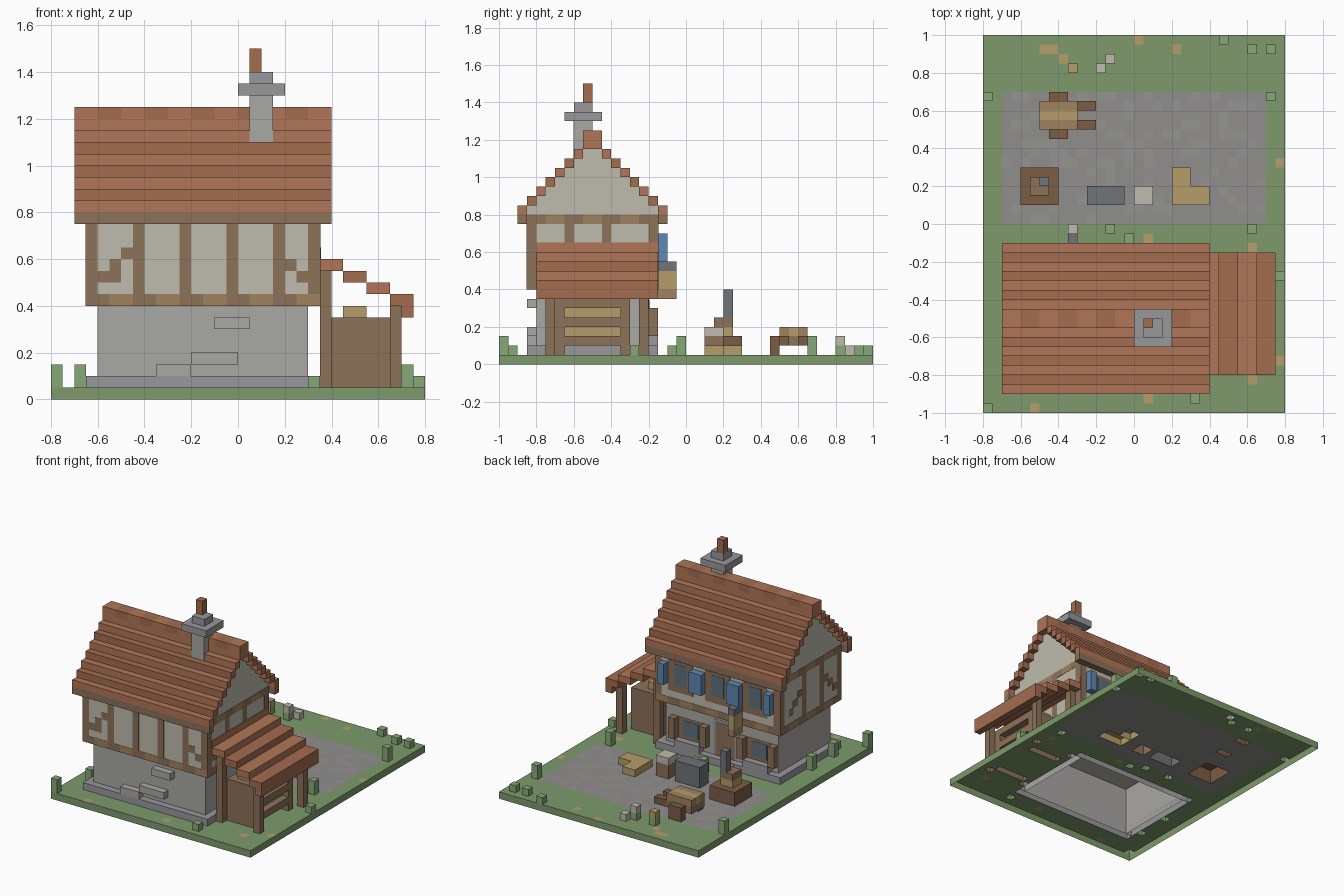
import bpy, bmesh, random
from mathutils import Vector

if "Cube" in bpy.data.objects:
    bpy.data.objects.remove(bpy.data.objects["Cube"])

random.seed(4)
U = 0.05          # one block
E = 0.002         # flush panels sit this far off the wall
footprints = []   # areas where the open-bottomed ground has a hole
mats = {}


def mat(hexcol):
    if hexcol not in mats:
        m = bpy.data.materials.new("colour_" + hexcol)
        rgb = [int(hexcol[i:i + 2], 16) / 255 for i in (0, 2, 4)]
        m.diffuse_color = [((c + 0.055) / 1.055) ** 2.4 for c in rgb] + [1]
        m.use_nodes = True
        m.node_tree.nodes["Principled BSDF"].inputs["Base Color"].default_value = m.diffuse_color
        mats[hexcol] = m
    return mats[hexcol]


ROOF, ROOF2, TIMBER, TIMBER2 = "B07657", "A36C4F", "8C7259", "A0835F"
CREAM, STONE, STONE2, GRASS, PAVE = "BFBBAD", "A9A8A4", "98979A", "7D9A6C", "908F8D"
BLUE, TAN, IRON, WOOD, GLASS, LEAF = "5E88B2", "B59D6A", "707379", "7B5D46", "5F6F7D", "86A878"


def box(name, x, y, z, col, skip=""):
    """Block from ranges; skip lists faces to leave open: b(ottom), t(op)."""
    lo, hi = Vector((x[0], y[0], z[0])), Vector((x[1], y[1], z[1]))
    bm = bmesh.new()
    bmesh.ops.create_cube(bm, size=1)
    for v in bm.verts:
        v.co = [(lo[i] + hi[i]) / 2 + v.co[i] * (hi[i] - lo[i]) for i in range(3)]
    bm.normal_update()
    if abs(z[0] - U) < 1e-4:
        skip += "b"
        footprints.append((x, y))
    dead = [f for f in bm.faces if ("b" in skip and f.normal.z < -.5) or ("t" in skip and f.normal.z > .5)]
    bmesh.ops.delete(bm, geom=dead, context='FACES')
    me = bpy.data.meshes.new(name)
    bm.to_mesh(me)
    bm.free()
    ob = bpy.data.objects.new(name, me)
    bpy.context.collection.objects.link(ob)
    me.materials.append(mat(col))
    return ob


# stone ground floor and plinth
box("stone_wall", (-.6, .3), (-.8, -.2), (.05, .4), STONE, "t")
box("plinth_front", (-.65, .35), (-.85, -.8), (.05, .1), STONE2)
box("plinth_back", (-.65, .35), (-.2, -.15), (.05, .1), STONE2)
box("plinth_left", (-.65, -.6), (-.8, -.2), (.05, .1), STONE2)
box("plinth_right", (.3, .35), (-.8, -.2), (.05, .1), STONE2)
for x, z in (((-.1, .05), .3), ((-.2, 0), .15), ((-.35, -.2), .1)):
    box("wall_stone", x, (-.85, -.8), (z, z + U), STONE)

# ground-floor windows, shutters and door on the back wall
for a, b in ((0, .2), (-.55, -.35)):
    box("lower_window_frame", (a, b), (-.2, -.2 + E), (.15, .3), TIMBER)
    box("lower_glass", (a + .04, b - .04), (-.2, -.2 + 2 * E), (.17, .28), GLASS)
    box("lower_sill", (a, b), (-.2, -.15), (.1, .15), STONE2)
    for s in (a - U, b):
        box("lower_shutter", (s, s + U), (-.2, -.15), (.15, .3), TIMBER)
box("door_frame", (-.27, -.08), (-.2, -.2 + E), (.1, .36), STONE2)
box("door", (-.25, -.1), (-.2, -.2 + 2 * E), (.1, .34), TIMBER)

# plastered upper storey with stepped gable
box("upper_wall", (-.65, .35), (-.85, -.15), (.4, .8), CREAM, "t")
for i in range(7):
    box("gable_step", (-.65, .35), (-.85 + U * i, -.15 - U * i), (.8 + U * i, .85 + U * i), CREAM, "bt")


def timber_x(x, z, col=TIMBER, sides=(0, 1)):
    for s in sides:
        y = (-.85 - E, -.84) if s == 0 else (-.16, -.15 + E)
        box("wall_timber", x, y, z, col)


def timber_y(y, z, col=TIMBER):
    for x in ((-.65 - E, -.64), (.34, .35 + E)):
        box("side_timber", x, y, z, col)


# timber frame: sill beams with alternating joist ends, posts, braces
for i in range(10):
    timber_x((-.65 + .1 * i, -.55 + .1 * i), (.4, .45), (TIMBER, TIMBER2)[i % 2])
for i in range(7):
    y = (-.85 + .1 * i, -.75 + .1 * i)
    timber_y(y, (.4, .45), (TIMBER, TIMBER2)[i % 2])
    timber_y(y, (.75, .8), (TIMBER, TIMBER2)[i % 2])
for p in (-.65, -.45, -.25, -.05, .15, .3):
    timber_x((p, p + U), (.45, .75), sides=(0,))
for p in (-.65, .3):
    timber_x((p, p + U), (.45, .75), sides=(1,))
for p in (-.85, -.65, -.45, -.2):
    timber_y((p, p + U), (.45, .75))
for x, z in ((-.6, .5), (-.55, .55), (-.5, .6), (.2, .55), (.25, .5)):
    timber_x((x, x + U), (z, z + U), sides=(0,))
timber_x((-.55, -.5), (.5, .55), sides=(0,))
for y, z in ((-.8, .5), (-.75, .55), (-.7, .6), (-.4, .6), (-.35, .55), (-.3, .5)):
    timber_y((y, y + U), (z, z + U))

# upper windows with blue shutters
for a in (.05, -.25, -.55):
    box("upper_window_frame", (a, a + .2), (-.15, -.15 + E), (.5, .72), TIMBER)
    box("upper_glass", (a + U, a + .15), (-.15, -.15 + 2 * E), (.55, .7), GLASS)
for a, b in ((.25, .3), (-.05, .05), (-.35, -.25), (-.6, -.55)):
    box("blue_shutter", (a, b), (-.15, -.1), (.55, .7), BLUE)

# hanging lantern
box("lantern_bracket", (-.35, -.3), (-.15, -.05), (.5, .55), IRON)
box("lantern", (-.35, -.3), (-.15, -.05), (.4, .5), TAN)
box("lantern_base", (-.35, -.3), (-.15, -.05), (.35, .4), TIMBER2)

# stepped main roof, mirrored about y = -0.5
RX = (-.7, .4)
for s in (-1, 1):
    def span(d):  # row lying between d and d+U away from the ridge line
        return tuple(sorted((-.5 + s * d, -.5 + s * (d + U))))
    box("eave_board", RX, span(.35), (.75, .8), TIMBER)
    box("eave_row", RX, span(.35), (.8, .85), ROOF)
    for i in range(6):
        box("roof_row", RX, span(.3 - U * i), (.85 + U * i, .9 + U * i), (ROOF2, ROOF)[i % 2])
box("ridge", RX, (-.55, -.45), (1.15, 1.2), ROOF)
for i in range(11):
    box("ridge_cap", (-.7 + .1 * i, -.6 + .1 * i), (-.55, -.45), (1.2, 1.25), (ROOF, ROOF2)[i % 2])

# chimney
box("chimney_stack", (.05, .15), (-.6 - E, -.5), (1.1, 1.3), STONE)
box("chimney_cap", (0, .2), (-.65, -.45), (1.3, 1.35), STONE2)
box("chimney_top", (.05, .15), (-.6, -.5), (1.35, 1.4), STONE2)
box("chimney_pot", (.05, .1), (-.55, -.5), (1.4, 1.5), ROOF2)

# lean-to wood store
LY = (-.8, -.15)
box("lean_to_flashing", (.34, .35 + 2 * E), LY, (.6, .65), ROOF)
for i in range(4):
    box("lean_to_roof_row", (.35 + .1 * i, .45 + .1 * i), LY, (.55 - U * i, .6 - U * i), (ROOF, ROOF2)[i % 2])
box("lean_to_eave", (.7, .75), LY, (.35, .4), ROOF2)
for y in (-.75, -.25):
    box("lean_to_wall_post", (.35, .4), (y, y + U), (.05, .55), TIMBER)
    box("lean_to_post", (.65, .7), (y, y + U), (.05, .4), TIMBER)
for y in (-.7, -.35):
    box("store_panel", (.4, .65), (y, y + U), (.05, .35), TIMBER)
for z, c, x in ((.1, TIMBER, .65), (.15, TAN, .6), (.2, TIMBER, .65), (.25, TAN, .6), (.3, TIMBER, .65)):
    box("log_layer", (.4, x), (-.65, -.35), (z, z + U), c)
box("spare_logs", (.45, .55), (-.65, -.35), (.35, .4), TAN)

# handcart
box("cart_bed", (-.5, -.3), (.5, .65), (.1, .15), TIMBER)
for y in (.5, .6):
    box("cart_side", (-.5, -.3), (y, y + U), (.15, .2), TIMBER2)
    box("cart_handle", (-.3, -.2), (y, y + U), (.1, .15), WOOD)
box("cart_load", (-.5, -.3), (.55, .6), (.15, .2), TAN)
for y in (.45, .65):
    box("cart_wheel", (-.45, -.35), (y, y + U), (.05, .15), WOOD)

# well-pump stand, trough, crate and timber offcut
box("stand_base", (-.6, -.4), (.1, .3), (.05, .15), WOOD)
box("stand_middle", (-.55, -.45), (.15, .25), (.15, .2), TAN)
box("stand_top", (-.55, -.45), (.15, .25), (.2, .25), TIMBER)
box("stand_rod", (-.5, -.45), (.2, .25), (.25, .4), IRON)
box("trough", (-.25, -.05), (.1, .2), (.05, .2), IRON)
box("crate", (0, .1), (.1, .2), (.05, .15), TIMBER)
box("crate_lid", (0, .1), (.1, .2), (.15, .2), CREAM)
box("offcut_long", (.2, .4), (.1, .2), (.05, .1), TAN)
box("offcut_short", (.2, .3), (.2, .3), (.05, .1), TAN)

# tufts and flowers
for x, y, h in ((.45, .95, .1), (.6, .9, .1), (.7, .9, .1), (-.8, .65, .15), (.7, .65, .15),
                (-.8, -1, .15), (.3, -.95, .1), (.6, -.05, .15), (-.15, -.05, .15), (-.05, -.1, .1),
                (.75, -.3, .1), (-.7, -.75, .15), (-.7, -.5, .15)):
    box("grass_tuft", (x, x + U), (y, y + U), (.05, h), LEAF)
for x, y, h, c in ((-.35, .8, .1, TAN), (-.2, .8, .1, CREAM), (-.15, .85, .05, CREAM), (-.35, -.05, .1, CREAM)):
    if h > U:
        box("flower_stem", (x, x + U), (y, y + U), (.05, h), LEAF)
    box("flower_head", (x, x + U), (y, y + U), (h, h + U), c)

# ground: open-bottomed slab, holes where parts stand on it, paved yard
spots = {(round(x / U), round(y / U)) for x, y in ((-.5, .9), (-.45, .9), (-.4, .85), (0, .95), (.2, .9),
         (.75, .3), (.75, -.75), (.6, -.85), (.05, -.95), (-.55, -1), (.05, -.1), (.6, -.15))}
rim = box("ground_rim", (-.8, .8), (-1, 1), (0, .05), GRASS, "bt")
bm = bmesh.new()
bmesh.ops.create_grid(bm, x_segments=32, y_segments=40, size=1)
for v in bm.verts:
    v.co = (v.co.x * .8, v.co.y, U)
dead = []
for f in bm.faces:
    c = f.calc_center_median()
    if any(x[0] < c.x < x[1] and y[0] < c.y < y[1] for x, y in footprints):
        dead.append(f)
    elif abs(c.x) < .7 and 0 < c.y < .7:
        f.material_index = random.choice((1, 1, 1, 2))
    elif (round((c.x - U / 2) / U), round((c.y - U / 2) / U)) in spots:
        f.material_index = 3
bmesh.ops.delete(bm, geom=dead, context='FACES')
me = bpy.data.meshes.new("ground_top")
for c in (GRASS, PAVE, "949391", TAN):
    me.materials.append(mat(c))
bm.to_mesh(me)
bm.free()
bpy.context.collection.objects.link(bpy.data.objects.new("ground_top", me))
